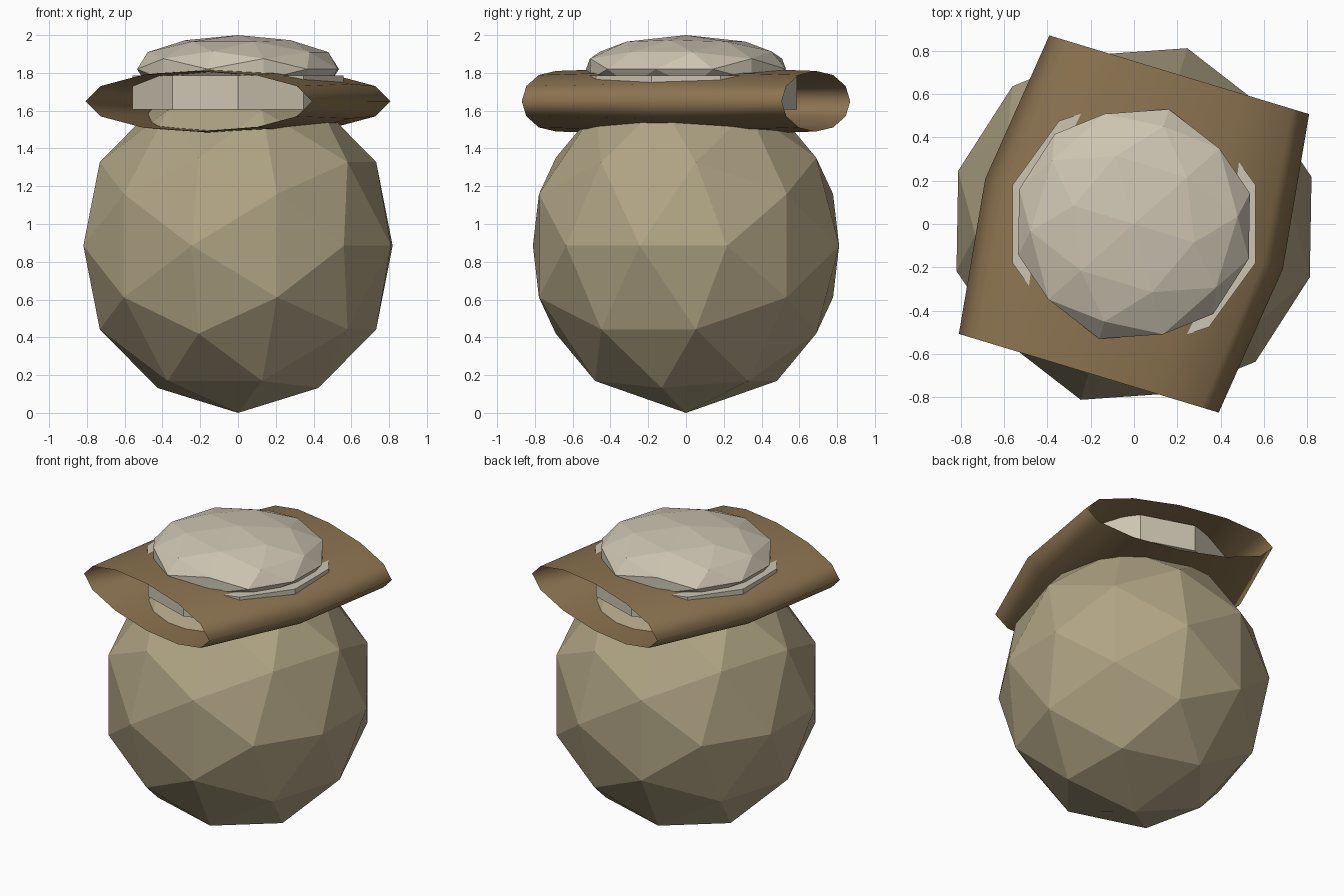
import bpy, bmesh, math
from mathutils import Vector, Matrix

if "Cube" in bpy.data.objects:
    bpy.data.objects.remove(bpy.data.objects["Cube"])

TURN = Matrix.Rotation(math.radians(-16.85), 4, 'Z')   # shared twist of the model


def material(name, rgb):
    lin = [((c / 255 + 0.055) / 1.055) ** 2.4 for c in rgb]
    m = bpy.data.materials.new(name)
    m.diffuse_color = (*lin, 1)
    m.use_nodes = True
    m.node_tree.nodes["Principled BSDF"].inputs["Base Color"].default_value = m.diffuse_color
    return m


TAN = material("tan_clay", (176, 164, 132))
CREAM = material("pale_cream", (205, 197, 178))
BROWN = material("brown_cloth", (139, 115, 80))


def finish(bm, name, mat):
    bmesh.ops.recalc_face_normals(bm, faces=bm.faces[:])
    me = bpy.data.meshes.new(name)
    bm.to_mesh(me)
    bm.free()
    me.materials.append(mat)
    ob = bpy.data.objects.new(name, me)
    bpy.context.collection.objects.link(ob)
    return ob


def faceted_ball(name, radius, height, z, mat):
    """80-face geodesic ball with an edge midpoint at each pole."""
    t = (1 + 5 ** 0.5) / 2
    base = []
    for a in (-1, 1):
        for b in (-t, t):
            base += [Vector((a, 0, b)), Vector((0, b, a)), Vector((b, a, 0))]
    pts = [p.normalized() for p in base]
    for i, p in enumerate(base):
        for q in base[:i]:
            if (p - q).length < 2.01:
                pts.append((p + q).normalized())
    bm = bmesh.new()
    for p in pts:
        bm.verts.new(p)
    bmesh.ops.convex_hull(bm, input=bm.verts[:])
    bm.transform(Matrix.Translation((0, 0, z)) @ TURN
                 @ Matrix.Diagonal((radius, radius, height, 1)))
    return finish(bm, name, mat)


# Jar body and lid
faceted_ball("jar_body", 0.847, 0.885, 0.885, TAN)
faceted_ball("lid", 0.553, 0.18, 1.82, CREAM)

# Ten-sided collar under the lid
bm = bmesh.new()
bmesh.ops.create_cone(bm, cap_ends=True, segments=10, radius1=0.588,
                      radius2=0.588, depth=0.18)
bm.transform(Matrix.Translation((0, 0, 1.695))
             @ Matrix.Rotation(math.radians(18), 4, 'Z'))
# make sure one corner points straight to the front
corner = min(bm.verts, key=lambda v: v.co.y)
off = (math.atan2(corner.co.y, corner.co.x) + math.pi / 2)
bm.transform(Matrix.Rotation(-off, 4, 'Z'))
finish(bm, "collar", CREAM)

# Flattened cloth sleeve: ring around a horizontal axis, diamond section
# (rim, outer ridge, rim, inner ridge), open at front and back
bm = bmesh.new()
SIDES = 12
section = [(0.717, 0), (0.626, 0.719), (0.535, 0), (0.626, -0.719)]
rings = []
for i in range(SIDES):
    a = 2 * math.pi * i / SIDES
    rings.append([bm.verts.new((r * math.cos(a), y, r * math.sin(a) * 0.256))
                  for r, y in section])
for i in range(SIDES):
    r0, r1 = rings[i], rings[(i + 1) % SIDES]
    for j in range(4):
        k = (j + 1) % 4
        bm.faces.new((r0[j], r1[j], r1[k], r0[k]))
bm.transform(Matrix.Translation((0, 0, 1.65)) @ TURN)
sleeve = finish(bm, "cloth_sleeve", BROWN)
bpy.context.view_layer.objects.active = sleeve
sleeve.select_set(True)
bpy.ops.object.shade_smooth_by_angle(angle=math.radians(100))
